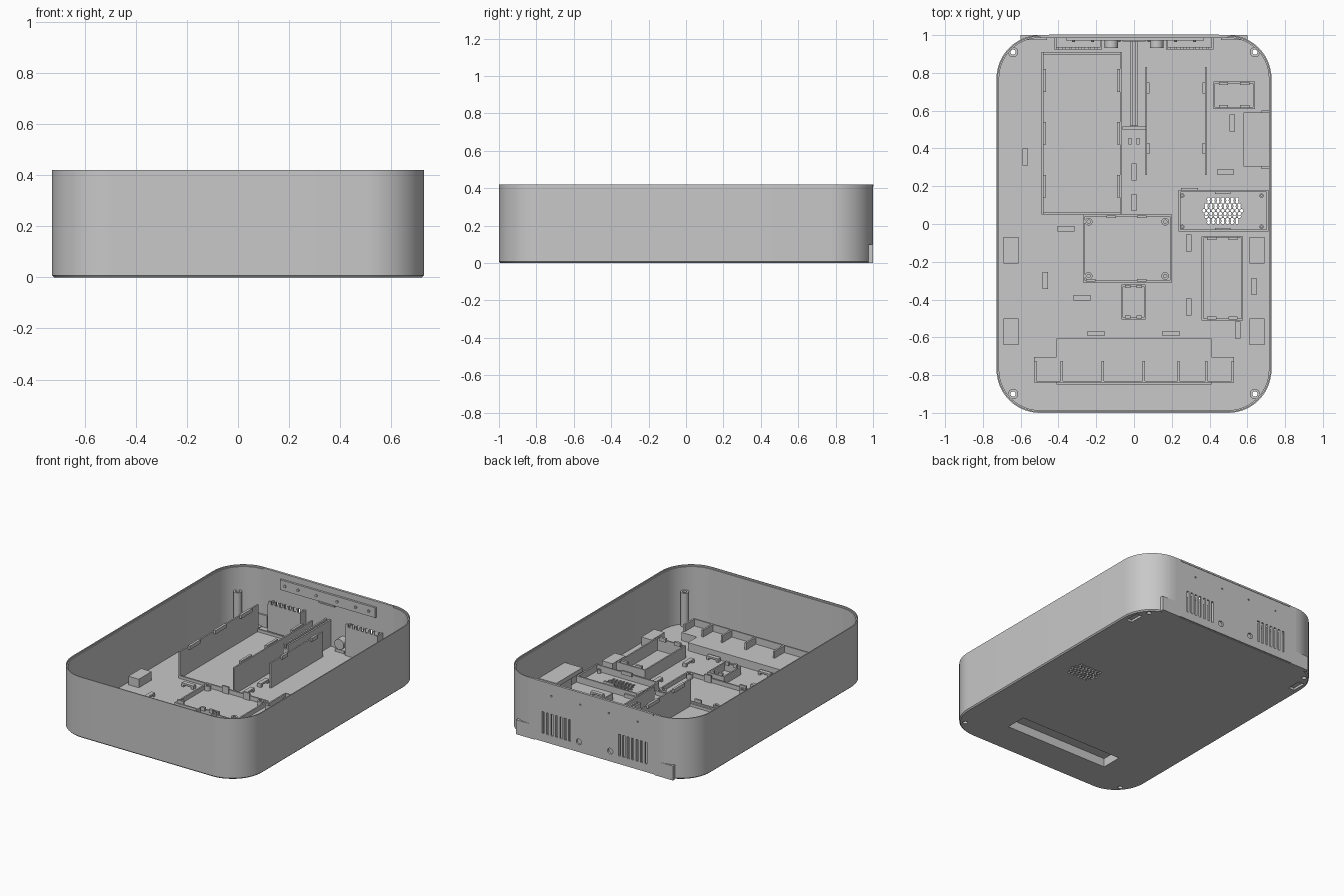
import bpy, bmesh, math
from mathutils import Matrix

if "Cube" in bpy.data.objects:
    bpy.data.objects.remove(bpy.data.objects["Cube"])

grey = bpy.data.materials.new("light_grey_plastic")
grey.diffuse_color = (0.58, 0.58, 0.58, 1)
grey.use_nodes = True
grey.node_tree.nodes["Principled BSDF"].inputs["Base Color"].default_value = grey.diffuse_color

FLOOR = 0.016


def add_box(bm, x0, x1, y0, y1, z0, z1):
    m = Matrix.Translation(((x0 + x1) / 2, (y0 + y1) / 2, (z0 + z1) / 2))
    bmesh.ops.create_cube(bm, size=1, matrix=m @ Matrix.Diagonal((x1 - x0, y1 - y0, z1 - z0, 1)))


def add_cyl(bm, x, y, z, r, depth, n=16):
    """Cylinder lying along y."""
    m = Matrix.Translation((x, y, z)) @ Matrix.Rotation(math.pi / 2, 4, "X")
    bmesh.ops.create_cone(bm, cap_ends=True, segments=n, radius1=r, radius2=r, depth=depth, matrix=m)


def finish(name, bm, smooth=False):
    bmesh.ops.recalc_face_normals(bm, faces=bm.faces)
    me = bpy.data.meshes.new(name)
    bm.to_mesh(me)
    bm.free()
    me.materials.append(grey)
    ob = bpy.data.objects.new(name, me)
    bpy.context.collection.objects.link(ob)
    if smooth:
        bpy.ops.object.select_all(action="DESELECT")
        bpy.context.view_layer.objects.active = ob
        ob.select_set(True)
        bpy.ops.object.shade_smooth_by_angle(angle=math.radians(30))
    return ob


def part(name, boxes):
    bm = bmesh.new()
    for b in boxes:
        add_box(bm, *b)
    return finish(name, bm)


def frame(x0, x1, y0, y1, z1, t=0.01):
    """Four thin walls around a rectangle."""
    z0 = FLOOR - 0.003
    return [(x0, x0 + t, y0, y1, z0, z1), (x1 - t, x1, y0, y1, z0, z1),
            (x0 + t, x1 - t, y0, y0 + t, z0, z1), (x0 + t, x1 - t, y1 - t, y1, z0, z1)]


def posts(name, points, z1, r, hole, n=20):
    """Hollow screw posts."""
    bm = bmesh.new()
    for x, y in points:
        rings = [[bm.verts.new((x + px, y + py, z)) for px, py in circle(0, 0, rad, n)]
                 for rad, z in ((r, 0.012), (r, z1), (hole, z1), (hole, 0.012))]
        for k in range(4):
            a, b = rings[k], rings[(k + 1) % 4]
            for i in range(n):
                bm.faces.new((a[i], a[(i + 1) % n], b[(i + 1) % n], b[i]))
    return finish(name, bm, True)


def rect(x0, x1, y0, y1):
    return [(x0, y0), (x1, y0), (x1, y1), (x0, y1)]


def circle(x, y, r, n=16):
    return [(x + r * math.cos(i * math.tau / n), y + r * math.sin(i * math.tau / n)) for i in range(n)]


def plate(name, loops, thickness, matrix=Matrix()):
    """Flat plate: first loop is the outline, the others are holes."""
    bm = bmesh.new()
    layers = []
    for z in (0, thickness):
        rings, edges = [], []
        for loop in loops:
            vs = [bm.verts.new((x, y, z)) for x, y in loop]
            edges += [bm.edges.new((vs[i - 1], vs[i])) for i in range(len(vs))]
            rings.append(vs)
        bmesh.ops.triangle_fill(bm, edges=edges, use_beauty=True, normal=(0, 0, 1))
        layers.append(rings)
    for a, b in zip(*layers):
        for i in range(len(a)):
            bm.faces.new((a[i - 1], a[i], b[i], b[i - 1]))
    bmesh.ops.transform(bm, matrix=matrix, verts=bm.verts)
    return finish(name, bm)


def outline(inset, n=14):
    """Rounded rectangle, starting and ending at the rear straight."""
    hx, hy, r = 0.728 - inset, 1.0 - inset, 0.23 - inset
    pts = []
    for q, (sx, sy) in ((1, (-1, 1)), (2, (-1, -1)), (3, (1, -1)), (4, (1, 1))):
        for i in range(n + 1):
            a = (q + i / n) * math.pi / 2
            pts.append((sx * (hx - r) + r * math.cos(a), sy * (hy - r) + r * math.sin(a)))
    return pts


# Curved outer wall, with a stepped rim; the rear straight is a separate plate
bm = bmesh.new()
rings = [[bm.verts.new((x, y, z)) for x, y in outline(inset)] for inset, z in
         ((0.008, 0), (0, 0.008), (0, 0.42), (0.007, 0.42), (0.007, 0.41), (0.014, 0.41), (0.014, 0.001))]
for a, b in zip(rings, rings[1:]):
    for i in range(len(a) - 1):
        bm.faces.new((a[i], a[i + 1], b[i + 1], b[i]))
ob = finish("outer_wall", bm, True)

# Rear wall with vent slots, sockets and screw holes
holes = []
for s in (-1, 1):
    for i in range(7):
        x = s * (0.19 + i * 0.034)
        holes.append(rect(x - 0.008, x + 0.008, 0.06, 0.21))
    holes.append(circle(s * 0.12, 0.075, 0.02))
    holes += [circle(s * x, 0.335, 0.006, 8) for x in (0.11, 0.33)]
plate("rear_wall", [rect(-0.498, 0.498, 0.004, 0.42)] + holes, 0.014,
      Matrix.Translation((0, 1.0, 0)) @ Matrix.Rotation(math.pi / 2, 4, "X"))

# Floor with pocket, foot slots, screw holes and hexagonal grille
holes = [rect(-0.395, 0.395, -0.765, -0.62)]
for s in (-1, 1):
    holes.append(rect(s * 0.67 - 0.022, s * 0.67 + 0.022, 0.75, 0.85))
    holes += [circle(s * 0.64, y, 0.016) for y in (-0.9, 0.91)]
for row in range(-4, 5):
    count = 9 - abs(row) // 2 - (row % 2)
    holes += [circle(0.47 + (i - (count - 1) / 2) * 0.025, 0.07 + row * 0.0155, 0.0095, 6)
              for i in range(count)]
plate("floor", [outline(0.008)] + holes, FLOOR)
# Caps over the foot slots
part("foot_slot_caps", [(s * 0.67 - 0.028, s * 0.67 + 0.028, 0.745, 0.858, FLOOR, 0.022) for s in (-1, 1)])

# Corner screw posts
posts("corner_posts", [(sx * 0.64, y) for sx in (-1, 1) for y in (-0.9, 0.91)], 0.25, 0.027, 0.014)

# Rear corner tabs, rim strip and inner mounting strip with pegs
part("rear_tabs", [(min(s * 0.46, s * 0.6), max(s * 0.46, s * 0.6), 0.975, 1.0, 0, 0.1) for s in (-1, 1)])
part("rear_rim_strip", [(-0.45, 0.45, 0.986, 1.003, 0.408, 0.42)])
bm = bmesh.new()
add_box(bm, -0.36, 0.37, 0.972, 0.987, 0.31, 0.38)
for x in (-0.32, -0.22, -0.08, 0.08, 0.22, 0.32):
    add_cyl(bm, x, 0.97, 0.345, 0.009, 0.012, 10)
add_box(bm, -0.06, 0.06, 0.966, 0.98, 0.302, 0.312)
finish("rear_mounting_strip", bm)

# Vent shrouds with comb tops, and socket sleeves beside them
boxes = []
for s in (-1, 1):
    c = s * 0.295
    boxes += [(c - 0.125, c + 0.125, 0.925, 0.935, 0.014, 0.215),
              (c - 0.125, c - 0.115, 0.935, 0.988, 0.014, 0.215),
              (c + 0.115, c + 0.125, 0.935, 0.988, 0.014, 0.215)]
    boxes += [(c - 0.118 + i * 0.034, c - 0.102 + i * 0.034, 0.925, 0.937, 0.215, 0.235) for i in range(7)]
part("vent_shrouds", boxes)
bm = bmesh.new()
for s in (-1, 1):
    add_box(bm, s * 0.12 - 0.035, s * 0.12 + 0.035, 0.94, 0.985, 0.014, 0.035)
    add_cyl(bm, s * 0.12, 0.96, 0.075, 0.036, 0.055, 20)
finish("socket_sleeves", bm, True)
part("rear_floor_plates", [(-0.6, -0.5, 0.755, 0.985, 0.012, 0.022), (0.46, 0.64, 0.755, 0.88, 0.012, 0.022)])

# Large bay: tall side walls, low end walls, clips
boxes = [(-0.49, -0.48, 0.05, 0.91, 0.014, 0.2), (-0.075, -0.065, 0.05, 0.91, 0.014, 0.2),
         (-0.48, -0.075, 0.05, 0.062, 0.014, 0.035), (-0.48, -0.075, 0.898, 0.91, 0.014, 0.035)]
for y in (0.2, 0.48, 0.76):
    boxes += [(-0.482, -0.465, y - 0.06, y + 0.06, 0.185, 0.21),
              (-0.09, -0.073, y - 0.06, y + 0.06, 0.185, 0.21)]
part("large_bay", boxes)

# Narrow bay: one tall and one low side wall with clips
boxes = []
for x, d, h in ((0.065, 1, 0.19), (0.38, -1, 0.06)):
    boxes.append((x - 0.005, x + 0.005, 0.26, 0.83, 0.014, h))
    for y in (0.4, 0.72):
        c = x + d * 0.01
        boxes.append((c - 0.008, c + 0.008, y - 0.03, y + 0.03, h - 0.015, h + 0.01))
part("narrow_bay", boxes)

# Centre cable channel
part("cable_channel", [(-0.02, -0.008, 0.52, 0.988, 0.014, 0.2), (0.008, 0.02, 0.52, 0.988, 0.014, 0.2),
                       (-0.008, 0.008, 0.52, 0.988, 0.014, 0.17),
                       (-0.06, 0.06, 0.5, 0.515, 0.014, 0.024),
                       (-0.028, -0.012, 0.42, 0.455, 0.014, 0.07), (0.012, 0.028, 0.42, 0.455, 0.014, 0.07)])

# Board seats with low rims, each with its screw posts
part("main_board_seat", frame(-0.27, 0.2, -0.31, 0.05, 0.045) +
     [(x - 0.025, x + 0.025, y - 0.006, y + 0.006, 0.014, 0.065)
      for x, y in ((-0.12, 0.038), (0.04, 0.038), (-0.23, -0.298), (0.04, -0.298))])
posts("main_board_posts", [(x, y) for x in (-0.24, 0.165) for y in (0.012, -0.275)], 0.05, 0.02, 0.009)
part("grille_board_seat", frame(0.235, 0.712, -0.04, 0.18, 0.06) +
     [(0.43, 0.51, 0.16, 0.172, 0.05, 0.075), (0.43, 0.51, -0.032, -0.02, 0.05, 0.075),
      (0.25, 0.34, 0.18, 0.19, 0.014, 0.04)])
posts("grille_board_posts", [(x, y) for x in (0.255, 0.675) for y in (-0.015, 0.15)], 0.04, 0.012, 0.005)

# Small module holders with snap clips at the ends
for name, x0, x1, y0, y1, h in (("small_module_holder", -0.067, 0.062, -0.505, -0.32, 0.07),
                                ("rear_module_holder", 0.42, 0.64, 0.61, 0.755, 0.09),
                                ("long_module_holder", 0.358, 0.578, -0.51, -0.065, 0.1)):
    w = (x1 - x0) * 0.22
    clips = []
    for cx in (x0 + w + 0.005, x1 - w - 0.005):
        clips += [(cx - w / 2, cx + w / 2, y1 - 0.02, y1 - 0.004, h - 0.01, h + 0.015),
                  (cx - w / 2, cx + w / 2, y0 + 0.004, y0 + 0.02, h - 0.01, h + 0.015)]
    part(name, frame(x0, x1, y0, y1, h) + clips)

# Side connector shelf
part("side_shelf", [(0.58, 0.715, 0.305, 0.59, 0.17, 0.2), (0.675, 0.715, 0.29, 0.6, 0.014, 0.19)])

# Side support blocks
part("side_blocks", [(s * 0.652 - 0.04, s * 0.652 + 0.04, y - 0.07, y + 0.07, 0.012, 0.075)
                     for s in (-1, 1) for y in (-0.14, -0.57)])

# Front compartment: raised roof over the pocket, skirt, fins
part("front_compartment", [
    (-0.41, 0.41, -0.85, -0.605, 0.06, 0.072),
    (-0.41, 0.41, -0.62, -0.605, 0.01, 0.06), (-0.41, 0.41, -0.85, -0.765, 0.01, 0.06),
    (-0.41, -0.395, -0.765, -0.62, 0.01, 0.06), (0.395, 0.41, -0.765, -0.62, 0.01, 0.06),
    (-0.53, -0.41, -0.83, -0.705, 0.012, 0.072), (0.41, 0.53, -0.83, -0.705, 0.012, 0.072),
    (-0.53, 0.53, -0.84, -0.83, 0.014, 0.12)])
part("front_dividers", [(x - 0.006, x + 0.006, -0.832, -0.725, 0.07, 0.12)
                        for x in (-0.523, -0.382, -0.165, 0.052, 0.235, 0.382, 0.523)])

# Cable bridges scattered over the floor
boxes = []
for x, y, along in ((-0.575, 0.355, 1), (0.52, 0.535, 1), (0.485, 0.275, 0), (0, 0.275, 1), (0, 0.115, 1),
                    (-0.36, -0.025, 0), (0.29, -0.1, 1), (-0.47, -0.3, 1), (-0.275, -0.39, 0),
                    (0.29, -0.44, 1), (0.635, -0.33, 1), (0.55, -0.56, 1), (-0.2, -0.58, 0), (0.195, -0.58, 0)):
    hx, hy = (0.014, 0.045) if along else (0.045, 0.014)
    boxes.append((x - hx, x + hx, y - hy, y + hy, 0.03, 0.042))
    fx, fy = (0.014, 0.008) if along else (0.008, 0.014)
    for e in (-0.037, 0.037):
        cx, cy = (x, y + e) if along else (x + e, y)
        boxes.append((cx - fx, cx + fx, cy - fy, cy + fy, 0.014, 0.03))
part("cable_bridges", boxes)
